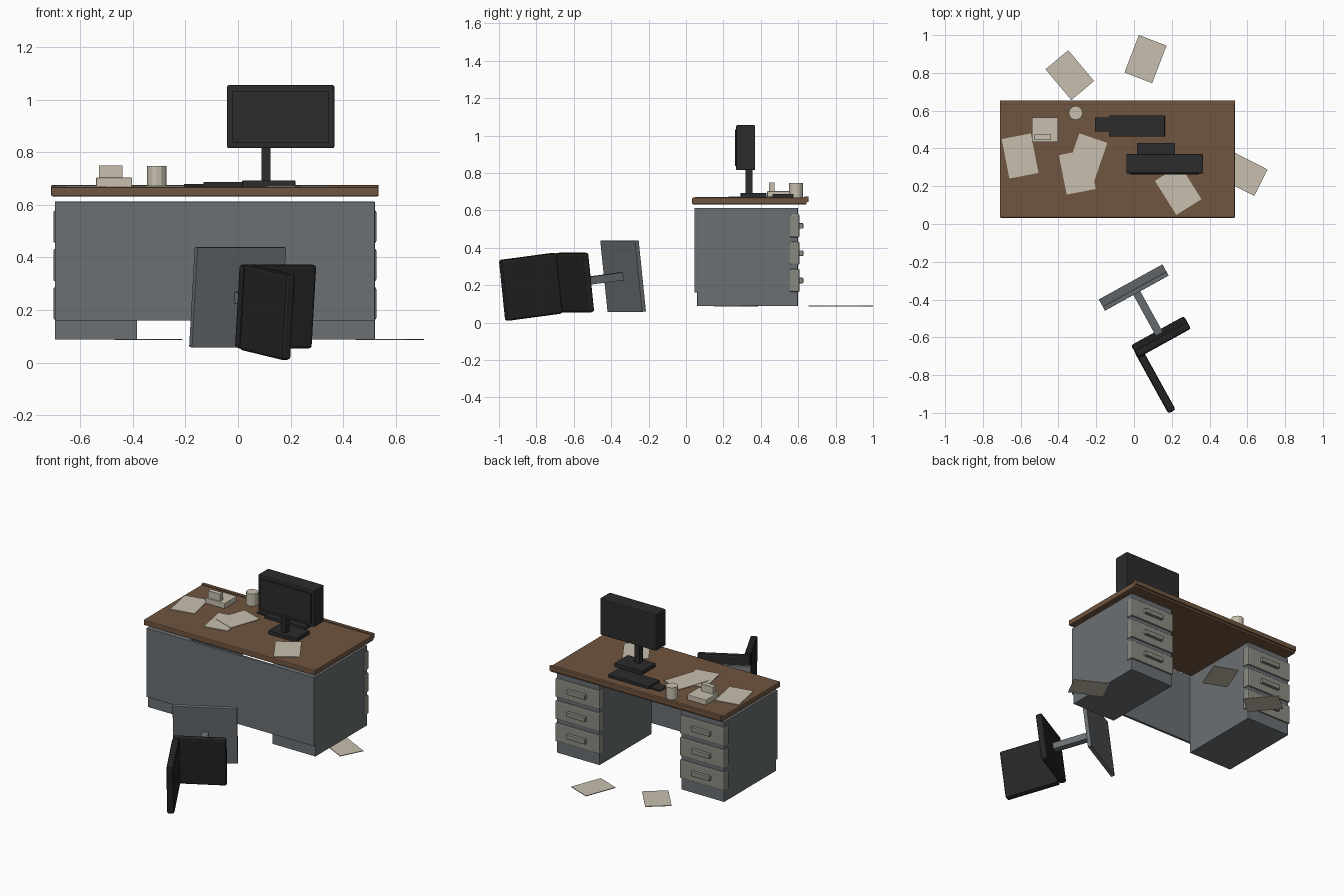
import bpy, bmesh
from math import radians, cos, sin
from mathutils import Matrix, Vector

if "Cube" in bpy.data.objects:
    bpy.data.objects.remove(bpy.data.objects["Cube"])


def material(name, rgb):
    m = bpy.data.materials.new(name)
    m.use_nodes = True
    m.diffuse_color = (*rgb, 1)
    bsdf = next(n for n in m.node_tree.nodes if n.type == 'BSDF_PRINCIPLED')
    bsdf.inputs["Base Color"].default_value = (*rgb, 1)
    return m


WOOD = material("brown wood", (0.16, 0.09, 0.05))
METAL = material("blue grey metal", (0.145, 0.16, 0.17))
DRAWER = material("warm grey drawer", (0.25, 0.26, 0.22))
PLASTIC = material("dark plastic", (0.025, 0.025, 0.025))
FABRIC = material("black fabric", (0.018, 0.018, 0.018))
CREAM = material("cream", (0.58, 0.53, 0.43))


def finish(name, bm, mat, bevel=0.0):
    mesh = bpy.data.meshes.new(name)
    bm.to_mesh(mesh)
    bm.free()
    mesh.materials.append(mat)
    obj = bpy.data.objects.new(name, mesh)
    bpy.context.collection.objects.link(obj)
    if bevel:
        mod = obj.modifiers.new("Bevel", 'BEVEL')
        mod.width = bevel
        mod.segments = 2
    return obj


def block(name, center, size, mat, bevel=0.0, frame=None):
    bm = bmesh.new()
    bmesh.ops.create_cube(bm, size=1, matrix=Matrix.Translation(center) @ Matrix.Diagonal((*size, 1)))
    obj = finish(name, bm, mat, bevel)
    if frame:
        obj.matrix_world = frame
    return obj


def box(name, x, y, z, mat, bevel=0.0):
    center = [(a + b) / 2 for a, b in (x, y, z)]
    size = [b - a for a, b in (x, y, z)]
    return block(name, center, size, mat, bevel)


# Desk top and its raised rear edge
box("desk_top", (-0.71, 0.535), (0.033, 0.645), (0.632, 0.668), WOOD, 0.006)
box("desk_top_rear_edge", (-0.71, 0.535), (0.632, 0.655), (0.645, 0.675), WOOD, 0.003)

# Front panel and two pedestals, each with three drawers
box("front_panel", (-0.696, 0.52), (0.045, 0.062), (0.16, 0.612), METAL, 0.002)
for side, left, right in (("right", -0.696, -0.384), ("left", 0.208, 0.52)):
    box(side + "_pedestal", (left, right), (0.06, 0.598), (0.088, 0.612), METAL, 0.002)
    mid = (left + right) / 2
    for i in range(3):
        z = 0.225 + i * 0.146
        block(f"{side}_drawer_{i + 1}", (mid, 0.581, z), (0.324, 0.052, 0.124), DRAWER, 0.008)
        block(f"{side}_drawer_handle_{i + 1}", (mid, 0.614, z), (0.135, 0.026, 0.03), DRAWER, 0.004)

# Monitor and the devices beside it
box("monitor_case", (-0.041, 0.366), (0.268, 0.37), (0.815, 1.055), PLASTIC, 0.006)
box("monitor_screen", (-0.02, 0.345), (0.261, 0.27), (0.836, 1.032), PLASTIC)
box("monitor_neck", (0.09, 0.123), (0.318, 0.356), (0.68, 0.83), PLASTIC)
box("monitor_foot", (0.016, 0.218), (0.292, 0.43), (0.667, 0.693), PLASTIC, 0.003)
box("keyboard", (-0.132, 0.163), (0.463, 0.574), (0.667, 0.687), PLASTIC, 0.002)
box("side_pad", (-0.206, -0.13), (0.49, 0.564), (0.667, 0.679), PLASTIC, 0.002)

# Telephone and cup
box("telephone_base", (-0.54, -0.402), (0.434, 0.564), (0.667, 0.703), CREAM, 0.004)
box("telephone_handset", (-0.529, -0.44), (0.444, 0.474), (0.70, 0.749), CREAM)
bm = bmesh.new()
bmesh.ops.create_cone(bm, cap_ends=True, segments=12, radius1=0.037, radius2=0.037, depth=0.08,
                      matrix=Matrix.Translation((-0.309, 0.588, 0.707)))
finish("cup", bm, CREAM)

# Loose sheets on the desk and on the floor: x, y, z, turn
sheets = [(-0.603, 0.36, 0.670, 11), (-0.30, 0.275, 0.670, 11),
          (-0.25, 0.354, 0.672, -19), (0.234, 0.18, 0.670, 32),
          (-0.34, 0.788, 0.088, 40), (0.061, 0.873, 0.088, -21),
          (0.577, 0.267, 0.088, 63)]
for i, (x, y, z, turn) in enumerate(sheets):
    frame = Matrix.Translation((x, y, z)) @ Matrix.Rotation(radians(turn), 4, 'Z')
    block(f"paper_sheet_{i + 1}", (0, 0, 0), (0.157, 0.213, 0.004), CREAM, 0, frame)

# Toppled chair: local x runs across the seat, y is its upward axis, z its side
tilt, heading = radians(6.7), radians(-61.1)
axis = Vector((cos(heading) * cos(tilt), sin(heading) * cos(tilt), -sin(tilt)))
across = Vector((-sin(heading), cos(heading), 0))
lateral = across.cross(axis)
if lateral.z < 0:
    lateral.negate()
rot = Matrix((across, lateral, axis)).transposed()
if rot.determinant() < 0:
    rot = Matrix((across, -lateral, axis)).transposed()
chair = Matrix.Translation((0.143, -0.598, 0.2135)) @ rot.to_4x4()
block("chair_base", (0, 0, -0.301), (0.385, 0.383, 0.024), METAL, 0.002, chair)
block("chair_post", (0, 0, -0.155), (0.042, 0.042, 0.28), METAL, 0, chair)
block("chair_seat", (0, 0, 0), (0.32, 0.32, 0.042), FABRIC, 0.012, chair)
block("chair_backrest", (-0.14, 0, 0.19), (0.044, 0.328, 0.338), FABRIC, 0.012, chair)
